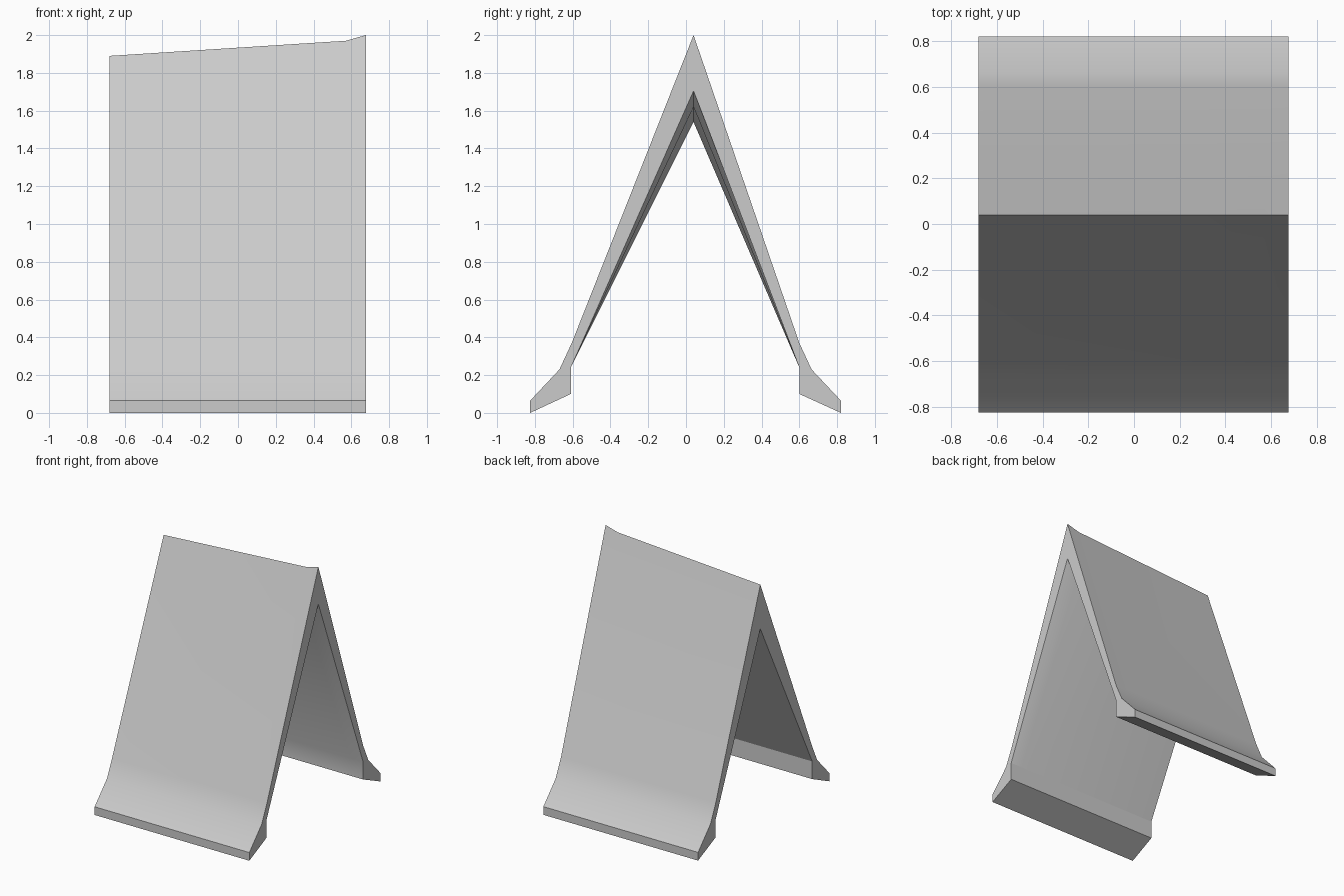
import bpy, bmesh, math

if "Cube" in bpy.data.objects:
    bpy.data.objects.remove(bpy.data.objects["Cube"])


def section(outer_apex, inner_apex):
    """Closed A-frame outline (y, z) with flared feet."""
    return [(-0.825, 0.0), (-0.825, 0.065), (-0.67, 0.23), (-0.605, 0.37),
            (0.04, outer_apex),
            (0.60, 0.37), (0.665, 0.23), (0.82, 0.065), (0.82, 0.0),
            (0.60, 0.10), (0.60, 0.24),
            (0.04, inner_apex),
            (-0.61, 0.24), (-0.61, 0.10)]


# x position, outer ridge height, inner ridge height
stations = [(-0.68, 1.89, 1.54), (0.57, 1.97, 1.62), (0.677, 2.0, 1.705)]

bm = bmesh.new()
rings = [[bm.verts.new((x, y, z)) for y, z in section(o, i)]
         for x, o, i in stations]

# Long walls of the roof
n = len(rings[0])
for a, b in zip(rings, rings[1:]):
    for k in range(n):
        j = (k + 1) % n
        bm.faces.new((a[k], a[j], b[j], b[k]))

# Gable end faces
bm.faces.new(rings[0])
bm.faces.new(rings[-1])
bmesh.ops.recalc_face_normals(bm, faces=bm.faces)

mesh = bpy.data.meshes.new("gable_roof")
bm.to_mesh(mesh)
bm.free()
roof = bpy.data.objects.new("gable_roof", mesh)
bpy.context.collection.objects.link(roof)

# Soft shading on the gentle bends, crisp ridge and eaves
bpy.context.view_layer.objects.active = roof
roof.select_set(True)
bpy.ops.object.shade_smooth_by_angle(angle=math.radians(25))
